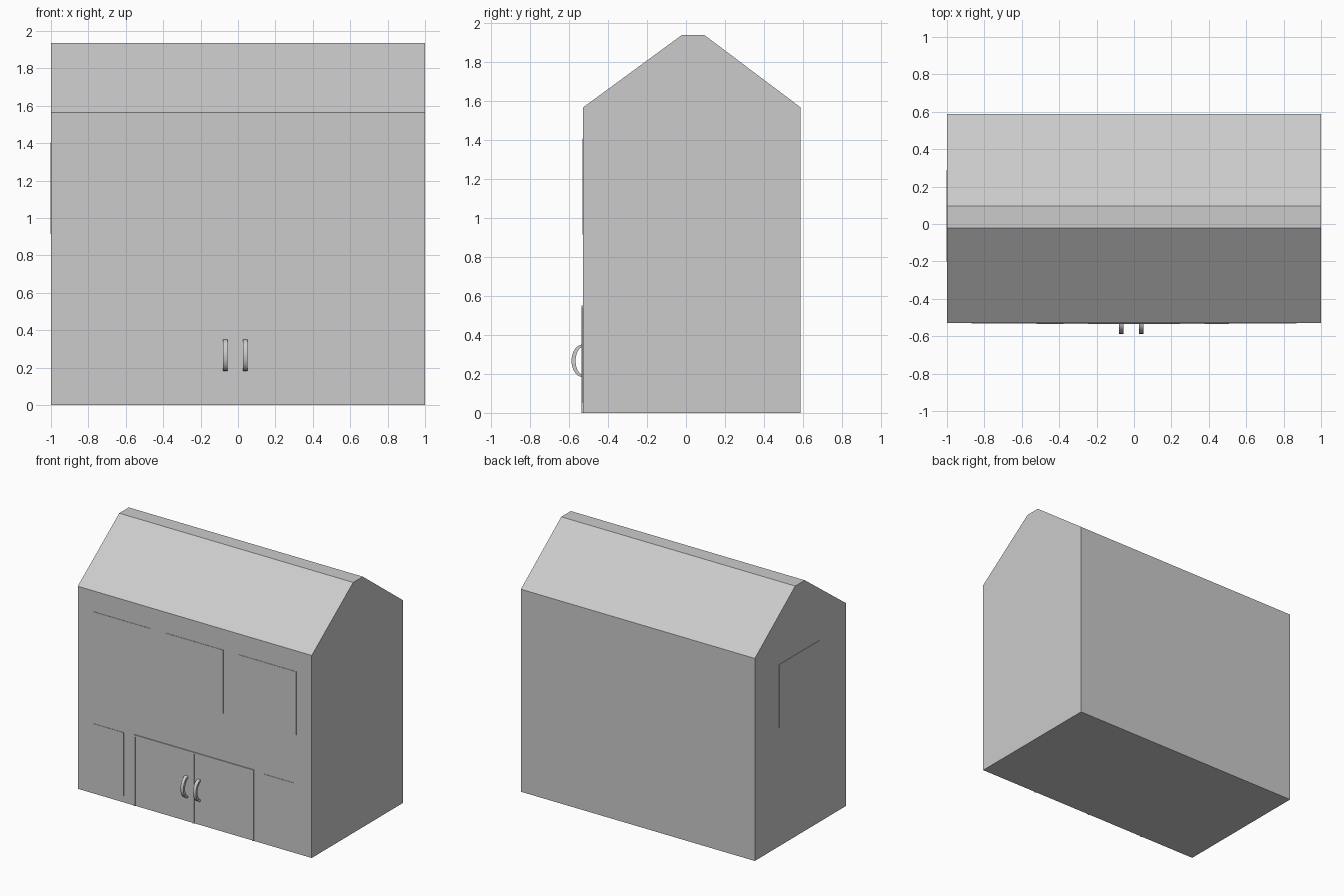
import bpy, bmesh, math

if "Cube" in bpy.data.objects:
    bpy.data.objects.remove(bpy.data.objects["Cube"])


def mesh_object(name, bm):
    bmesh.ops.recalc_face_normals(bm, faces=bm.faces)
    me = bpy.data.meshes.new(name)
    bm.to_mesh(me)
    bm.free()
    ob = bpy.data.objects.new(name, me)
    bpy.context.collection.objects.link(ob)
    return ob


def extrude_x(name, profile, x0, x1):
    """Closed (y, z) profile extruded along x."""
    bm = bmesh.new()
    a = [bm.verts.new((x0, y, z)) for y, z in profile]
    b = [bm.verts.new((x1, y, z)) for y, z in profile]
    n = len(profile)
    bm.faces.new(a)
    bm.faces.new(b)
    for i in range(n):
        j = (i + 1) % n
        bm.faces.new((a[i], a[j], b[j], b[i]))
    return mesh_object(name, bm)


def box(name, x0, x1, y0, y1, z0, z1):
    return extrude_x(name, [(y0, z0), (y1, z0), (y1, z1), (y0, z1)], x0, x1)


FRONT, BACK = -0.528, 0.588
EAVE, RIDGE = 1.565, 1.936

# House body with clipped gable roof
extrude_x("house_body", [(FRONT, 0), (BACK, 0), (BACK, EAVE), (0.095, RIDGE),
                         (-0.022, RIDGE), (FRONT, EAVE)], -1, 1)

# Thin window panes on the front wall
T = 0.003
for i, x in enumerate((-0.868, -0.245, 0.378)):
    box(f"upper_window_{i + 1}", x, x + 0.49, FRONT - T, FRONT + T, 0.915, 1.405)
for side, x in (("left", -0.868), ("right", 0.592)):
    box(f"lower_window_{side}", x, x + 0.262, FRONT - T, FRONT + T, 0.05, 0.54)

# Window on the left wall
box("side_window", -1 - T, -1 + T, -0.2, 0.29, 0.915, 1.405)

# Double door frame
D, W = 0.007, 0.013
for name, x in (("left", -0.52), ("middle", -0.016), ("right", 0.495)):
    box(f"door_frame_{name}", x, x + W, FRONT - D, FRONT + D, 0, 0.537)
box("door_frame_top", -0.52, 0.508, FRONT - D, FRONT + D, 0.537, 0.55)

# Crescent door handles
N = 12
angles = [math.pi * (i / N - 0.5) for i in range(N + 1)]


def arc(ry, rz):
    return [(FRONT - ry * math.cos(a), 0.267 + rz * math.sin(a)) for a in angles]


for side, x in (("left", -0.081), ("right", 0.026)):
    handle = extrude_x(f"door_handle_{side}",
                       arc(0.059, 0.084) + arc(0.038, 0.07)[::-1], x, x + 0.025)
    bpy.ops.object.select_all(action='DESELECT')
    handle.select_set(True)
    bpy.context.view_layer.objects.active = handle
    bpy.ops.object.shade_smooth_by_angle(angle=math.radians(40))
